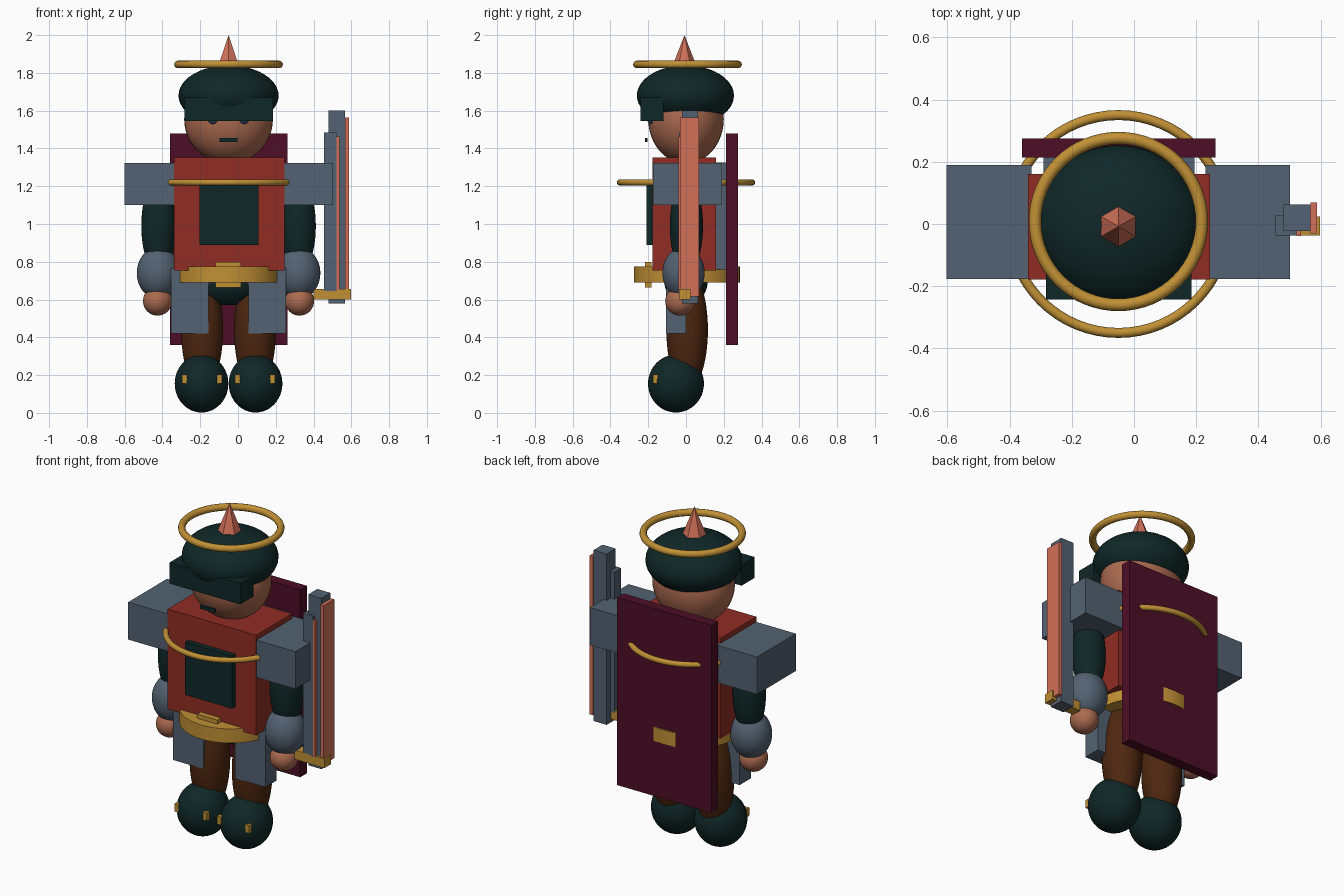
import bpy, math

if "Cube" in bpy.data.objects:
    bpy.data.objects.remove(bpy.data.objects["Cube"])

CX = -0.05  # body's mirror plane


def mat(name, rgb):
    m = bpy.data.materials.new(name)
    m.diffuse_color = (*rgb, 1)
    m.use_nodes = True
    m.node_tree.nodes["Principled BSDF"].inputs["Base Color"].default_value = m.diffuse_color
    return m


GREEN = mat("dark green", (0.005, 0.020, 0.020))
STEEL = mat("steel grey", (0.088, 0.122, 0.168))
RED = mat("brick red", (0.28, 0.026, 0.017))
MAROON = mat("maroon", (0.075, 0.0045, 0.019))
GOLD = mat("gold", (0.53, 0.28, 0.036))
SKIN = mat("skin", (0.41, 0.145, 0.080))
BROWN = mat("leather brown", (0.075, 0.020, 0.005))
COPPER = mat("copper", (0.64, 0.165, 0.10))
BLUE = mat("eye blue", (0.03, 0.07, 0.13))


def finish(name, m, smooth=True):
    o = bpy.context.object
    o.name = name
    o.data.materials.append(m)
    bpy.ops.object.transform_apply(location=False, rotation=False, scale=True)
    if smooth:
        bpy.ops.object.shade_smooth_by_angle(angle=math.radians(40))
    return o


def box(name, m, x, y, z):
    """Box from (min, max) pairs."""
    c = [(a + b) / 2 for a, b in (x, y, z)]
    bpy.ops.mesh.primitive_cube_add(size=1, location=c)
    bpy.context.object.scale = [abs(b - a) for a, b in (x, y, z)]
    return finish(name, m, False)


def ball(name, m, c, r):
    bpy.ops.mesh.primitive_uv_sphere_add(segments=40, ring_count=24, radius=1, location=c)
    bpy.context.object.scale = r
    return finish(name, m)


def ring(name, m, c, major, minor):
    bpy.ops.mesh.primitive_torus_add(location=c, major_radius=major, minor_radius=minor,
                                     major_segments=64, minor_segments=12)
    return finish(name, m)


# Head, helmet and face
ball("head", SKIN, (CX, 0, 1.555), (0.235, 0.2, 0.235))
ball("helmet", GREEN, (CX, -0.003, 1.68), (0.265, 0.257, 0.16))
box("visor", GREEN, (-0.283, 0.185), (-0.242, -0.12), (1.545, 1.67))
box("mouth", GREEN, (-0.098, -0.002), (-0.218, -0.203), (1.435, 1.455))
ring("halo", GOLD, (CX, 0.008, 1.845), 0.268, 0.02)
bpy.ops.mesh.primitive_cone_add(vertices=6, radius1=0.07, depth=0.18, location=(CX, -0.008, 1.91))
finish("helmet_spike", COPPER, False)

# Torso, cape and belt
box("torso", RED, (-0.34, 0.245), (-0.178, 0.16), (0.755, 1.353))
box("chest_panel", GREEN, (-0.203, 0.108), (-0.21, -0.17), (0.89, 1.205))
box("back_plate", STEEL, (-0.29, 0.195), (0.16, 0.215), (0.76, 1.325))
box("cape", MAROON, (-0.36, 0.262), (0.213, 0.275), (0.36, 1.48))
ring("chest_ring", GOLD, (CX, 0, 1.22), 0.35, 0.016)
bpy.ops.mesh.primitive_cylinder_add(vertices=64, radius=0.28, depth=0.085, location=(CX, 0.005, 0.733))
finish("belt", GOLD)
box("belt_buckle", GOLD, (-0.118, 0.015), (-0.217, -0.183), (0.665, 0.80))
ball("pelvis", GREEN, (CX, 0, 0.70), (0.21, 0.115, 0.13))

# Mirrored limbs and armour
for side, s in (("right", -1), ("left", 1)):
    def at(d):
        return CX + s * d

    ball(side + "_eye", BLUE, (at(0.082), -0.18, 1.555), (0.027, 0.025, 0.027))
    box(side + "_shoulder_guard", STEEL, sorted((at(0.28), at(0.552))), (-0.176, 0.19), (1.10, 1.323))
    ball(side + "_upper_arm", GREEN, (at(0.37), 0.002, 0.99), (0.092, 0.088, 0.25))
    ball(side + "_forearm", STEEL, (at(0.372), -0.013, 0.74), (0.114, 0.112, 0.137))
    ball(side + "_hand", SKIN, (at(0.376), -0.03, 0.592), (0.077, 0.08, 0.077))
    box(side + "_thigh_plate", STEEL, sorted((at(0.105), at(0.305))), (-0.105, 0.0), (0.42, 0.768))
    ball(side + "_leg", BROWN, (at(0.14), 0.006, 0.44), (0.111, 0.11, 0.32))
    ball(side + "_boot", GREEN, (at(0.143), -0.053, 0.155), (0.142, 0.148, 0.153))
    for i, d in enumerate((-0.093, 0.093)):
        x = at(0.14 + d)
        box(f"{side}_boot_buckle_{i}", GOLD, (x - 0.013, x + 0.013), (-0.175, -0.147), (0.155, 0.203))

# Sword: two grey blades with copper edges on a gold guard
box("main_blade", STEEL, (0.48, 0.567), (-0.022, 0.063), (0.58, 1.6))
box("main_blade_edge", COPPER, (0.567, 0.588), (-0.031, 0.069), (0.617, 1.565))
box("short_blade", STEEL, (0.455, 0.522), (-0.037, 0.027), (0.645, 1.485))
box("short_blade_edge", COPPER, (0.522, 0.537), (-0.039, 0.029), (0.65, 1.462))
box("sword_guard", GOLD, (0.40, 0.597), (-0.037, 0.024), (0.60, 0.655))
